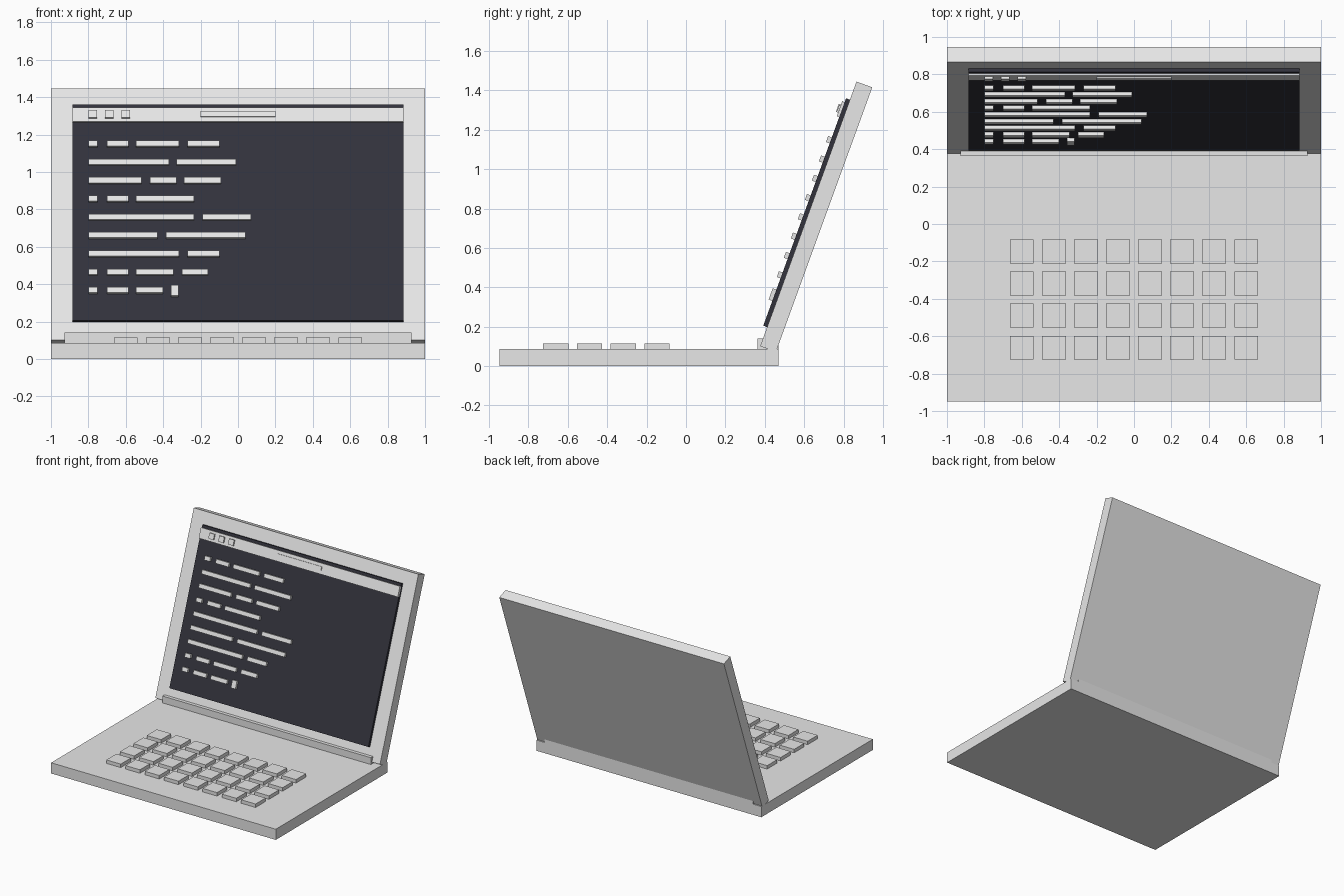
import bpy, bmesh, math
from mathutils import Matrix, Vector

if "Cube" in bpy.data.objects:
    bpy.data.objects.remove(bpy.data.objects["Cube"])

TILT = math.radians(20)
S, C = math.sin(TILT), math.cos(TILT)
LID_Y, LID_Z = 0.377, 0.101      # lower front edge of the lid


def material(name, rgb):
    m = bpy.data.materials.new(name)
    m.diffuse_color = (*rgb, 1)
    m.use_nodes = True
    m.node_tree.nodes["Principled BSDF"].inputs["Base Color"].default_value = m.diffuse_color
    return m


grey = material("light_grey", (0.8, 0.8, 0.8))
dark = material("dark_screen", (0.032, 0.032, 0.045))


def boxes(name, mat, spans, matrix=Matrix()):
    """One object holding a box for each (x0, x1, y0, y1, z0, z1)."""
    bm = bmesh.new()
    for x0, x1, y0, y1, z0, z1 in spans:
        centre = Vector(((x0 + x1) / 2, (y0 + y1) / 2, (z0 + z1) / 2))
        size = Matrix.Diagonal((x1 - x0, y1 - y0, z1 - z0, 1))
        bmesh.ops.create_cube(bm, size=1, matrix=Matrix.Translation(centre) @ size)
    me = bpy.data.meshes.new(name)
    bm.to_mesh(me)
    bm.free()
    me.materials.append(mat)
    ob = bpy.data.objects.new(name, me)
    ob.matrix_world = matrix
    bpy.context.collection.objects.link(ob)
    return ob


# Lid frame: local z runs up the lid, local -y points out of the screen
lid_frame = Matrix.Translation((0, LID_Y, LID_Z)) @ Matrix.Rotation(-TILT, 4, 'X')


def on_lid(x0, x1, z0, z1, back, front):
    """Box on the lid; z0, z1 are the upright heights of its front face."""
    def slide(z):
        return (z - LID_Z - front * S) / C
    return (x0, x1, -front, -back, slide(z0), slide(z1))


# Body and hinge
boxes("base", grey, [(-1, 1, -0.948, 0.471, 0, 0.086)])
boxes("hinge", grey, [(-0.928, 0.928, 0.364, 0.471, 0.06, 0.141)])

# Keyboard
pitch, half = 0.1715, 0.064
keys = []
for col in range(8):
    for row in range(4):
        x, y = (col - 3.5) * pitch, -0.147 - row * pitch
        keys.append((x - half, x + half, y - half, y + half, 0.08, 0.114))
boxes("keys", grey, keys)

# Lid and screen
boxes("lid", grey, [(-1, 1, 0, 0.085, 0, 1.43)], lid_frame)
boxes("screen", dark, [on_lid(-0.886, 0.886, 0.205, 1.36, -0.01, 0.021)], lid_frame)

# Title bar with window buttons and address field
boxes("title_bar", grey, [on_lid(-0.886, 0.886, 1.269, 1.345, 0.015, 0.034)], lid_frame)
buttons = [on_lid(x, x + 0.045, 1.291, 1.332, 0.03, 0.046) for x in (-0.798, -0.71, -0.623)]
boxes("window_buttons", grey, buttons, lid_frame)
boxes("address_field", grey, [on_lid(-0.2, 0.2, 1.297, 1.325, 0.03, 0.042)], lid_frame)

# Text lines: the x ranges of the dashes in each row
a, b = (-0.80, -0.75), (-0.70, -0.585)
rows = [
    [a, b, (-0.545, -0.315), (-0.27, -0.10)],
    [(-0.80, -0.37), (-0.33, -0.01)],
    [(-0.80, -0.515), (-0.47, -0.33), (-0.29, -0.09)],
    [a, b, (-0.545, -0.235)],
    [(-0.80, -0.235), (-0.19, 0.07)],
    [(-0.80, -0.43), (-0.385, 0.04)],
    [(-0.80, -0.315), (-0.27, -0.10)],
    [a, b, (-0.545, -0.345), (-0.30, -0.16)],
    [a, b, (-0.545, -0.40)],
]
dashes = []
for i, row in enumerate(rows):
    z = 1.153 - i * 0.098
    dashes += [on_lid(x0, x1, z - 0.015, z + 0.015, 0.015, 0.041) for x0, x1 in row]
boxes("text_dashes", grey, dashes, lid_frame)
boxes("text_cursor", grey, [on_lid(-0.358, -0.318, 0.338, 0.395, 0.015, 0.041)], lid_frame)
